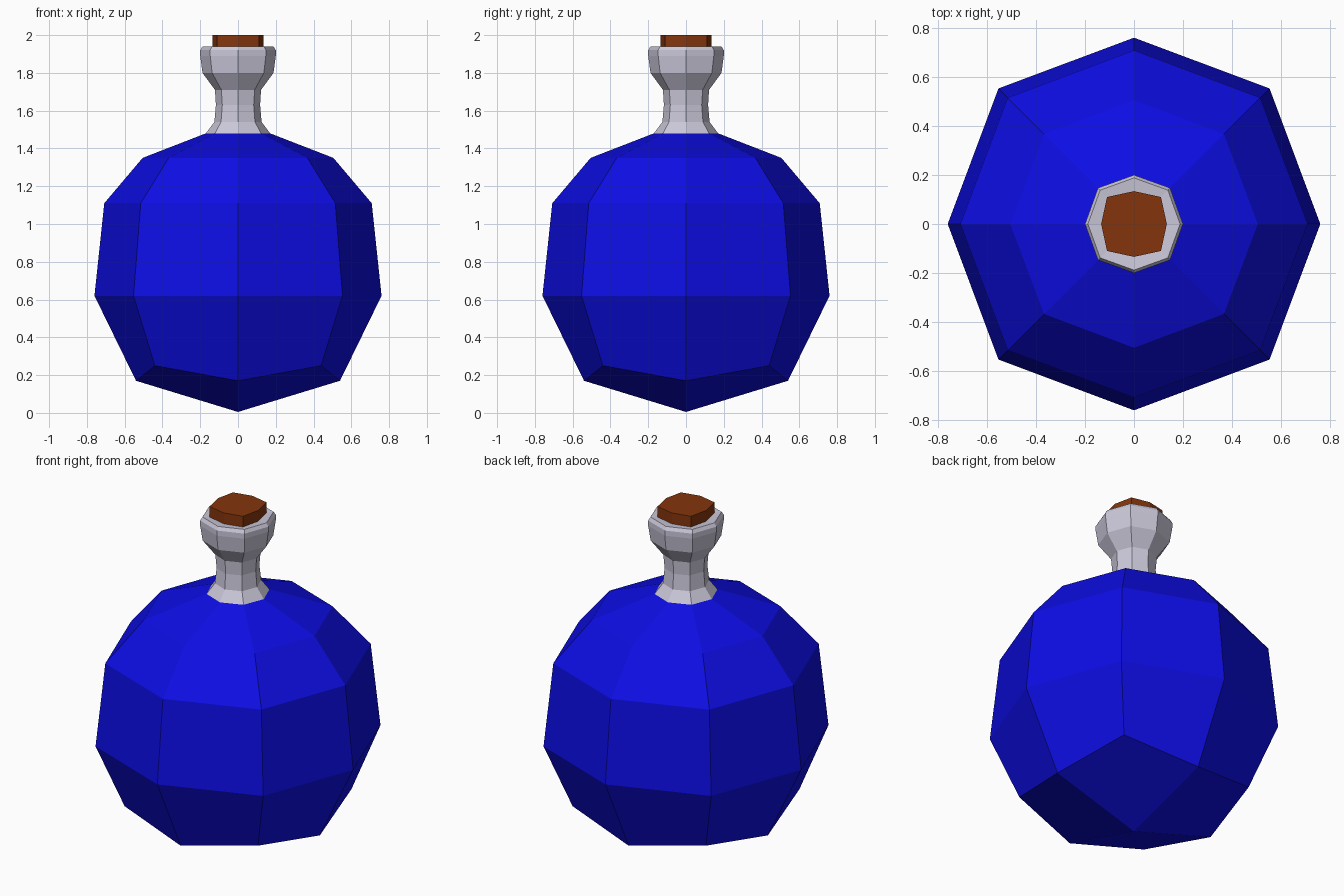
import bpy, bmesh, math

if "Cube" in bpy.data.objects:
    bpy.data.objects.remove(bpy.data.objects["Cube"])


def material(name, rgb):
    m = bpy.data.materials.new(name)
    m.diffuse_color = (*rgb, 1)
    m.use_nodes = True
    m.node_tree.nodes["Principled BSDF"].inputs["Base Color"].default_value = m.diffuse_color
    return m


def ring(bm, axis_r, axis_z, diag, diag_z):
    """Eight vertices: even ones lie on the x/y axes, odd ones on the diagonals."""
    verts = []
    for i in range(8):
        a = i * math.pi / 4
        r, z = (diag * math.sqrt(2), diag_z) if i % 2 else (axis_r, axis_z)
        verts.append(bm.verts.new((r * math.cos(a), r * math.sin(a), z)))
    return verts


def lathe(name, profile, mat, pole_z=None, cap_top=False, cap_bottom=False):
    bm = bmesh.new()
    rings = [ring(bm, *p) for p in profile]
    for lo, hi in zip(rings, rings[1:]):
        for i in range(8):
            j = (i + 1) % 8
            bm.faces.new((lo[i], lo[j], hi[j], hi[i]))
    if pole_z is not None:  # four quads meeting in a bottom point
        pole = bm.verts.new((0, 0, pole_z))
        b = rings[0]
        for i in range(0, 8, 2):
            bm.faces.new((pole, b[(i + 2) % 8], b[i + 1], b[i]))
    if cap_top:
        bm.faces.new(rings[-1])
    if cap_bottom:
        bm.faces.new(rings[0][::-1])
    me = bpy.data.meshes.new(name)
    bm.to_mesh(me)
    bm.free()
    me.materials.append(mat)
    ob = bpy.data.objects.new(name, me)
    bpy.context.collection.objects.link(ob)
    return ob


blue = material("blue liquid", (0.004, 0.004, 0.78))
glass = material("pale glass", (0.60, 0.58, 0.70))
brown = material("cork brown", (0.23, 0.036, 0.004))

# Profiles: radius on axis, its height, x (= y) on diagonal, its height
# Round flask body
lathe("flask_body", [
    (0.54, 0.17, 0.44, 0.25),
    (0.76, 0.62, 0.553, 0.62),
    (0.708, 1.11, 0.515, 1.11),
    (0.505, 1.35, 0.367, 1.35),
    (0.17, 1.48, 0.122, 1.48)], blue, pole_z=0.005)

# Neck with flared lip, folding inwards under the cork
lathe("flask_neck", [
    (0.17, 1.48, 0.122, 1.48),
    (0.125, 1.54, 0.09, 1.54),
    (0.117, 1.63, 0.083, 1.63),
    (0.122, 1.71, 0.088, 1.71),
    (0.188, 1.80, 0.137, 1.80),
    (0.2, 1.89, 0.147, 1.89),
    (0.2, 1.92, 0.147, 1.92),
    (0.188, 1.94, 0.138, 1.94),
    (0.13, 1.935, 0.1, 1.935)], glass)

# Cork stopper
lathe("cork", [
    (0.134, 1.92, 0.11, 1.92),
    (0.134, 2.0, 0.11, 2.0)], brown, cap_top=True, cap_bottom=True)
